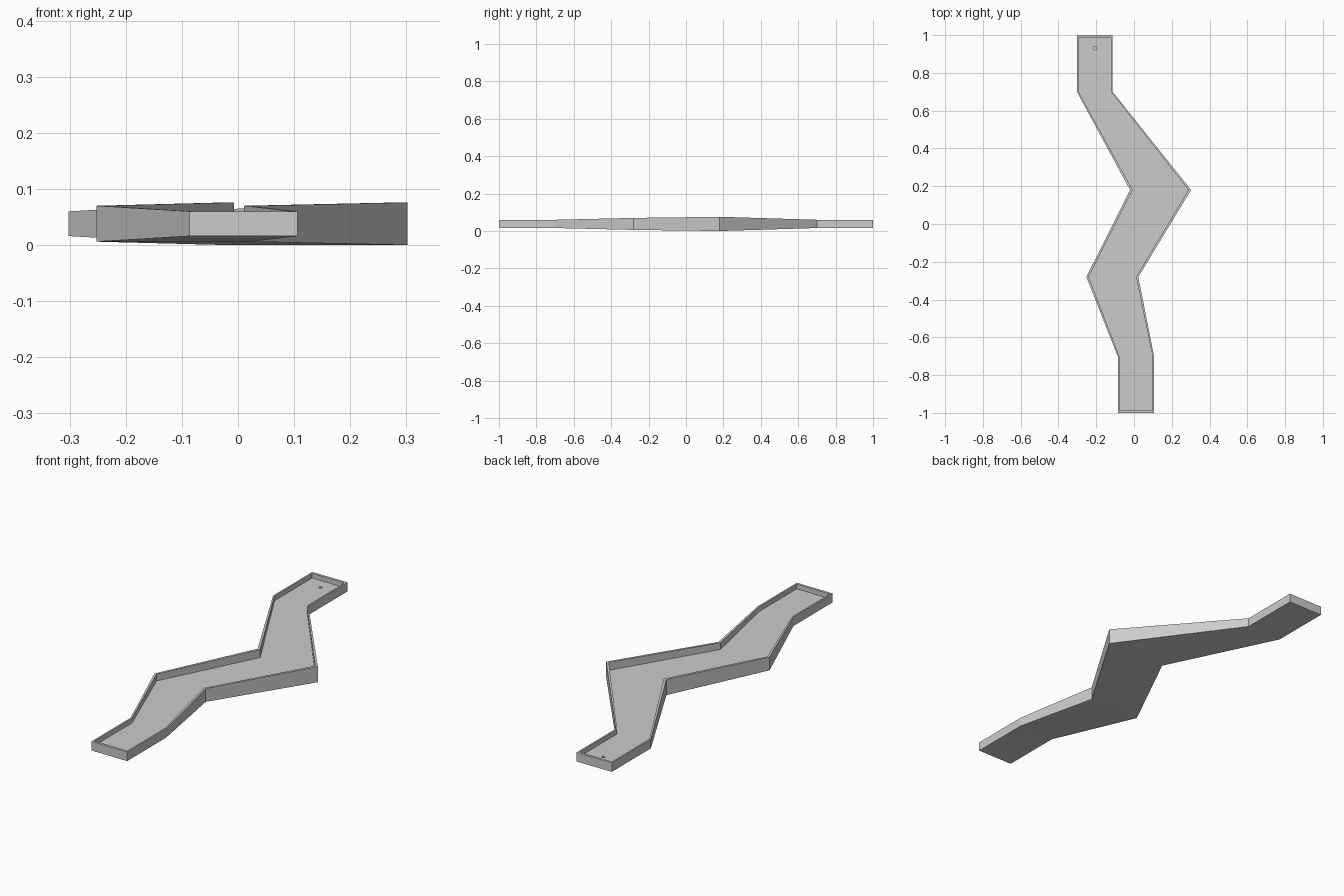
import bpy, bmesh

if "Cube" in bpy.data.objects:
    bpy.data.objects.remove(bpy.data.objects["Cube"])

MID_Z, FLOOR_Z, END_WALL = 0.038, 0.037, 0.012
# Stations along the lane: y, left x, right x, half height, side wall thickness
stations = [
    (-1.00, -0.086, 0.106, 0.022, 0.008),
    (-0.70, -0.086, 0.106, 0.022, 0.008),
    (-0.28, -0.252, 0.023, 0.032, 0.012),
    (0.18, -0.021, 0.302, 0.038, 0.014),
    (0.70, -0.302, -0.113, 0.022, 0.008),
    (1.00, -0.302, -0.113, 0.022, 0.008),
]

bm = bmesh.new()


def rail(side, inset, level):
    """Row of vertices along one side of the lane."""
    row = []
    for i, (y, left, right, h, t) in enumerate(stations):
        x = right - t * inset if side > 0 else left + t * inset
        if inset:
            y += END_WALL if i == 0 else -END_WALL if i == len(stations) - 1 else 0
        z = {"bottom": MID_Z - h, "top": MID_Z + h, "floor": FLOOR_Z}[level]
        row.append(bm.verts.new((x, y, z)))
    return row


def strip(a, b):
    for i in range(len(a) - 1):
        bm.faces.new((a[i], a[i + 1], b[i + 1], b[i]))


# Trough: underside, outer walls, rim, inner walls, floor
rings = [(rail(-1, inset, level), rail(1, inset, level))
         for inset, level in ((0, "bottom"), (0, "top"), (1, "top"), (1, "floor"))]
strip(*rings[0])
strip(*rings[3])
for (l0, r0), (l1, r1) in zip(rings, rings[1:]):
    strip(l0, l1)
    strip(r0, r1)
    for end in (0, -1):
        bm.faces.new((l0[end], r0[end], r1[end], l1[end]))
bmesh.ops.recalc_face_normals(bm, faces=bm.faces)
mesh = bpy.data.meshes.new("golf_lane")
bm.to_mesh(mesh)
bm.free()
lane = bpy.data.objects.new("golf_lane", mesh)
bpy.context.collection.objects.link(lane)

# Cup hole near the far end
bpy.ops.mesh.primitive_cylinder_add(vertices=16, radius=0.008, depth=0.03,
                                    location=(-0.208, 0.93, 0.039))
cutter = bpy.context.object
cutter.name = "cup_cutter"
cut = lane.modifiers.new("cup", "BOOLEAN")
cut.operation = "DIFFERENCE"
cut.solver = "EXACT"
cut.object = cutter
cutter.hide_render = True
cutter.hide_set(True)
